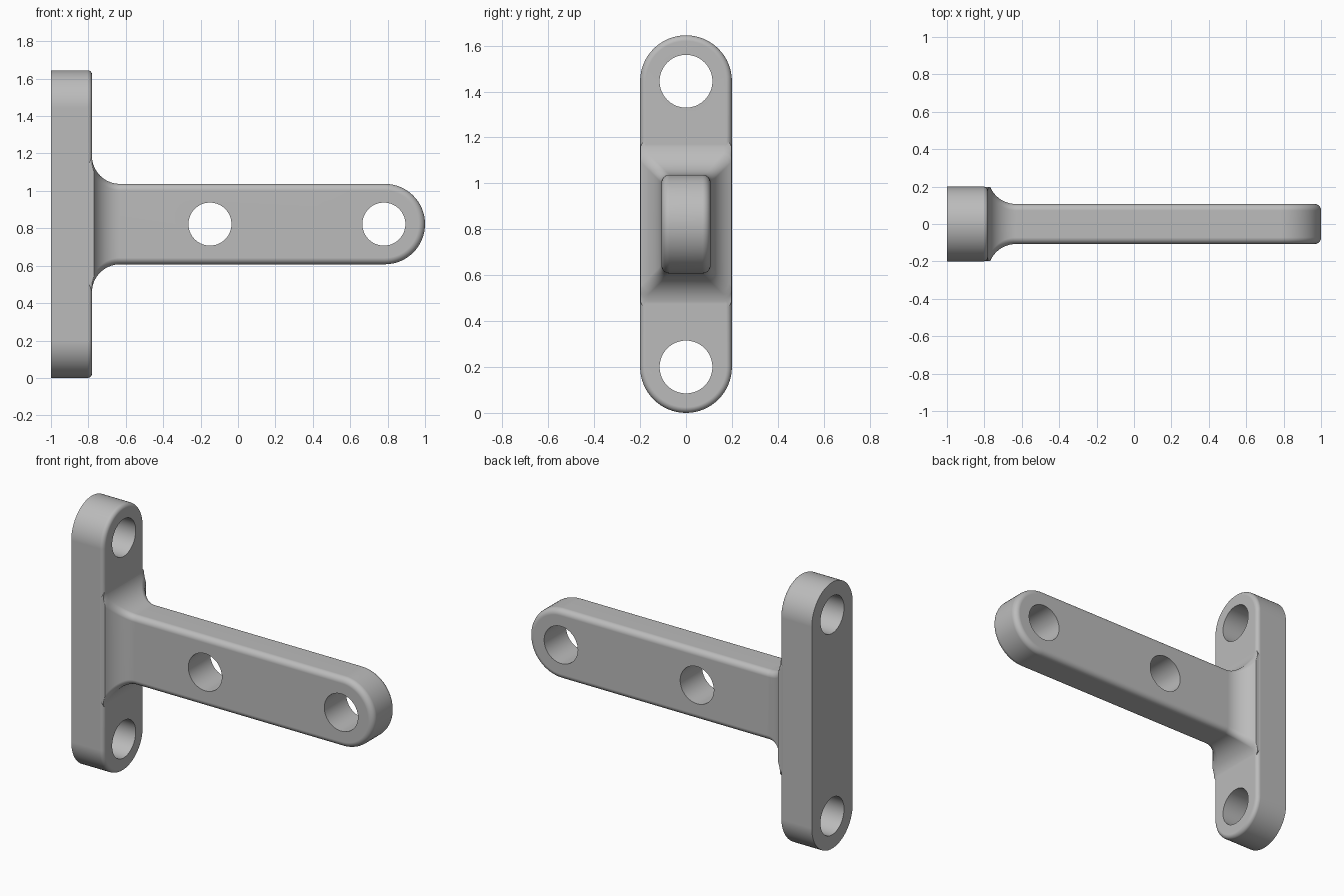
import bpy, bmesh
from math import sin, cos, pi
from mathutils import Vector

cube = bpy.data.objects.get("Cube")
if cube:
    bpy.data.objects.remove(cube, do_unlink=True)

MID = 0.8225          # height of the arm's centre line
PLATE_FRONT = -0.78   # face of the plate that carries the arm
ARM_Y, ARM_Z = 0.107, 0.215
PLATE_R = 0.2
HOLE_R = 0.115
FLARE = 0.15

steel = bpy.data.materials.new("plain grey")
steel.use_nodes = True
grey = (0.5, 0.5, 0.5, 1)
steel.diffuse_color = grey
steel.node_tree.nodes["Principled BSDF"].inputs["Base Color"].default_value = grey


def loft(name, rings):
    """Skin a list of equal-length rings and cap both ends."""
    bm = bmesh.new()
    rows = [[bm.verts.new(p) for p in ring] for ring in rings]
    n = len(rows[0])
    for a, b in zip(rows, rows[1:]):
        for i in range(n):
            j = (i + 1) % n
            bm.faces.new((a[i], a[j], b[j], b[i]))
    bm.faces.new(rows[0][::-1])
    bm.faces.new(rows[-1])
    bmesh.ops.recalc_face_normals(bm, faces=bm.faces)
    mesh = bpy.data.meshes.new(name)
    bm.to_mesh(mesh)
    bm.free()
    mesh.materials.append(steel)
    obj = bpy.data.objects.new(name, mesh)
    bpy.context.collection.objects.link(obj)
    return obj


def slot(low, high, r, place, seg=32):
    """Round-ended outline along u, mapped into space by place(u, v)."""
    ring = []
    for centre, start in ((high, -pi / 2), (low, pi / 2)):
        for i in range(seg + 1):
            a = start + pi * i / seg
            ring.append(place(centre + r * cos(a), r * sin(a)))
    return ring


def rounded_rect(x, hy, hz, r=0.035, seg=6):
    ring = []
    for k, (sy, sz) in enumerate(((1, 1), (-1, 1), (-1, -1), (1, -1))):
        for i in range(seg + 1):
            a = pi / 2 * (k + i / seg)
            ring.append((x, sy * (hy - r) + r * cos(a),
                         MID + sz * (hz - r) + r * sin(a)))
    return ring


def rim(r, seg=6):
    """Inset and drop pairs for a rounded rim, from side to face."""
    return [(r * (1 - cos(pi / 2 * i / seg)), r * (1 - sin(pi / 2 * i / seg)))
            for i in range(seg + 1)]


# Mounting plate: rounded rim on the arm side only
levels = [(0, -1.0)] + [(inset, PLATE_FRONT - drop) for inset, drop in rim(0.025)]
plate = loft("mounting_plate", [
    slot(PLATE_R, 2 * MID - PLATE_R, PLATE_R - inset, lambda u, v, x=x: (x, v, u))
    for inset, x in levels])

# Arm: round-ended bar with both rims rounded
levels = [(inset, ARM_Y - drop) for inset, drop in rim(0.035)]
levels = [(i, -y) for i, y in reversed(levels)] + levels
arm = loft("arm", [
    slot(-0.65, 1 - ARM_Z, ARM_Z - inset, lambda u, v, y=y: (u, y, MID + v))
    for inset, y in levels])

# Flared root: concave fillet, limited to the plate's width
rings = [rounded_rect(-0.84, PLATE_R - 0.001, ARM_Z + 0.09)]
for i in range(17):
    a = pi / 2 * i / 16
    grow = FLARE * (1 - sin(a))
    x = PLATE_FRONT - 0.001 + FLARE * (1 - cos(a))
    rings.append(rounded_rect(x, min(ARM_Y + grow, PLATE_R - 0.001), ARM_Z + grow))
rings.append(rounded_rect(-0.6, ARM_Y - 0.002, ARM_Z - 0.002))
flare = loft("flared_root", rings)


# Bolt holes
def drill(centre, axis):
    bpy.ops.mesh.primitive_cylinder_add(vertices=64, radius=HOLE_R, depth=0.6)
    hole = bpy.context.object
    hole.name = "hole_cutter"
    hole.location = centre
    hole.rotation_euler = Vector(axis).to_track_quat("Z", "Y").to_euler()
    hole.data.materials.append(steel)
    return hole


holes = [drill((-0.9, 0, z), (1, 0, 0)) for z in (PLATE_R, 2 * MID - PLATE_R)]
holes += [drill((x, 0, MID), (0, 1, 0)) for x in (-0.15, 0.78)]

# Join the parts, cut the holes and smooth the result
bpy.ops.object.select_all(action="DESELECT")
bpy.context.view_layer.objects.active = plate
plate.select_set(True)
for other, mode in [(flare, "UNION"), (arm, "UNION")] + [(h, "DIFFERENCE") for h in holes]:
    mod = plate.modifiers.new(other.name, "BOOLEAN")
    mod.operation, mod.solver, mod.object = mode, "EXACT", other
    bpy.ops.object.modifier_apply(modifier=mod.name)
    bpy.data.objects.remove(other, do_unlink=True)
plate.name = "tee_bracket"
bpy.ops.object.shade_smooth_by_angle(angle=pi / 6)
normals = plate.modifiers.new("even_shading", "WEIGHTED_NORMAL")
normals.keep_sharp = True
